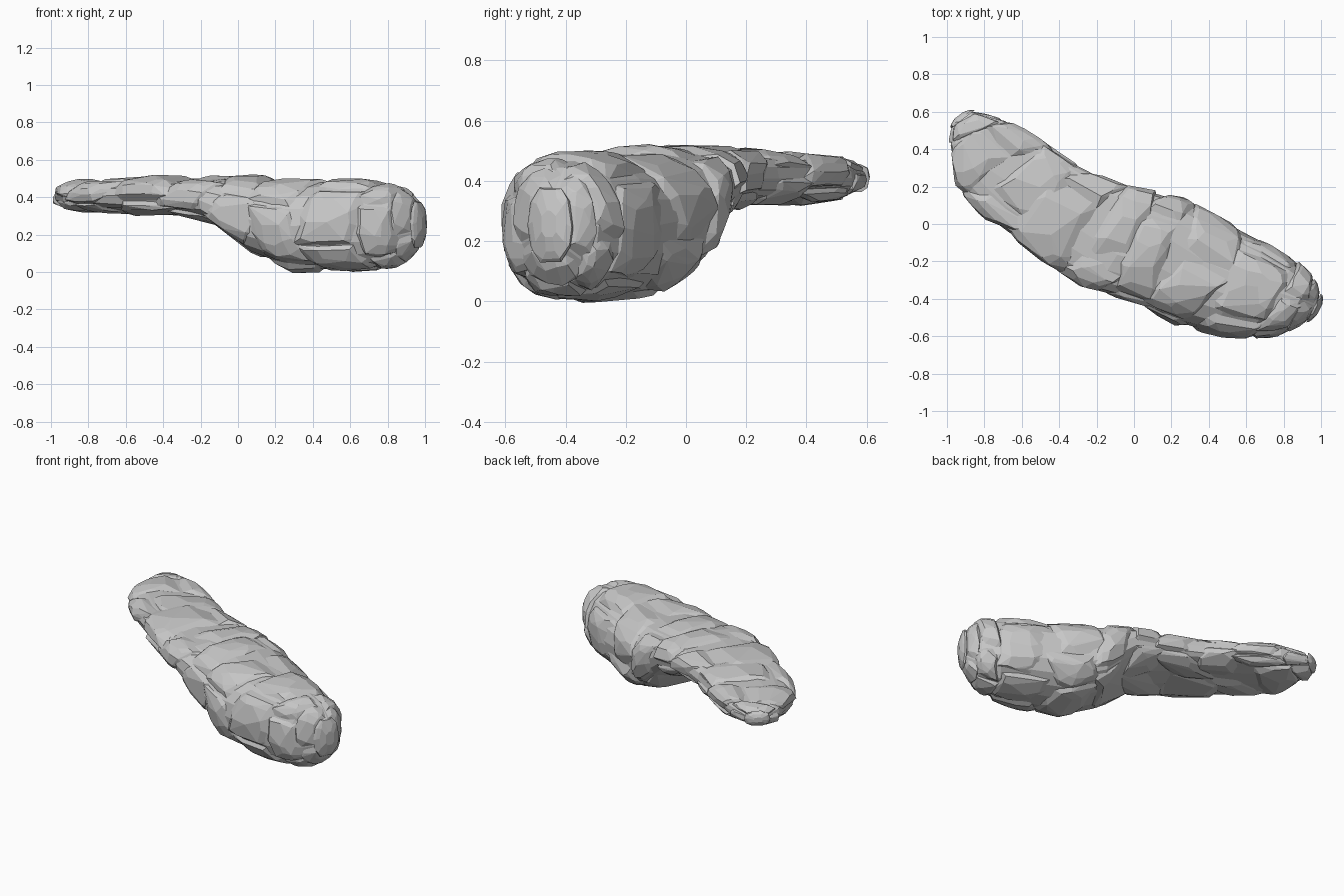
import bpy, bmesh, math, random
from mathutils import Vector

cube = bpy.data.objects.get("Cube")
if cube:
    bpy.data.objects.remove(cube, do_unlink=True)

stone = bpy.data.materials.new("grey stone")
stone.use_nodes = True
GREY = (0.57, 0.57, 0.57, 1)
stone.diffuse_color = GREY
stone.node_tree.nodes["Principled BSDF"].inputs["Base Color"].default_value = GREY

# Stations along the ridge: back edge x, y, front edge x, y, bottom z, top z
STATIONS = [
    (-.85, .61, -.98, .51, .36, .46), (-.67, .56, -1.0, .41, .33, .49),
    (-.48, .45, -.96, .2, .31, .505), (-.28, .32, -.79, .02, .30, .515),
    (-.08, .22, -.48, -.21, .30, .52), (.13, .18, -.22, -.37, .25, .52),
    (.30, .13, .0, -.43, .07, .515), (.49, .03, .2, -.54, -.01, .50),
    (.72, -.09, .4, -.59, -.005, .505), (.87, -.19, .6, -.62, 0, .495),
    (.96, -.27, .78, -.60, .03, .47), (1.0, -.37, .92, -.53, .12, .39)]


def body(s, angle, depth=0.0):
    """Point below the rounded body's skin at station s; angle 0 is the back edge, 90 the top."""
    s = max(0, min(s, len(STATIONS) - 1.001))
    i = int(s)
    st = [a + (b - a) * (s - i) for a, b in zip(STATIONS[i], STATIONS[i + 1])]
    back, front = Vector(st[:2]), Vector(st[2:4])
    mid, half = (back + front) / 2, (back - front) / 2
    c, n = math.cos(math.radians(angle)), math.sin(math.radians(angle))
    power = .75 if s < 7 else .88
    height = (st[5] - st[4]) / 2
    rx = math.copysign(abs(c) ** power, c) * max(.1, 1 - depth / half.length)
    rz = math.copysign(abs(n) ** power, n) * max(.1, 1 - depth / height)
    xy = mid + half * rx
    return Vector((xy.x, xy.y, (st[4] + st[5]) / 2 + height * rz))


def finish(name, bm, facet):
    bmesh.ops.recalc_face_normals(bm, faces=bm.faces)
    bmesh.ops.dissolve_limit(bm, angle_limit=math.radians(facet), verts=bm.verts, edges=bm.edges)
    me = bpy.data.meshes.new(name)
    bm.to_mesh(me)
    bm.free()
    me.materials.append(stone)
    ob = bpy.data.objects.new(name, me)
    bpy.context.collection.objects.link(ob)


def core():
    """Closed inner loft that fills the gaps between boulders."""
    bm = bmesh.new()
    rings = [[bm.verts.new(body(i / 2, a, .022)) for a in range(0, 360, 20)]
             for i in range(2 * len(STATIONS) - 1)]
    for r, q in zip(rings, rings[1:]):
        for k in range(len(r)):
            n = (k + 1) % len(r)
            bm.faces.new((r[k], r[n], q[n], q[k]))
    bm.faces.new(rings[0])
    bm.faces.new(rings[-1])
    finish("rock_core", bm, 4)


def boulder(name, s0, s1, a0, a1, seed, skew):
    """Pillow-shaped convex rock over one patch of the body, slanted by skew."""
    rnd = random.Random(seed)
    bm = bmesh.new()
    n = 6
    sunk = rnd.uniform(-.006, .006)
    for i in range(n + 1):
        for j in range(n + 1):
            u, v = i / n, j / n
            edge = max(abs(2 * u - 1), abs(2 * v - 1))
            depth = sunk + .036 * edge ** 4 + rnd.uniform(-.004, .008)
            s = s0 + (s1 - s0) * u + skew * (v - .5) + rnd.uniform(-.08, .08)
            a = a0 + (a1 - a0) * v + rnd.uniform(-4, 4)
            bm.verts.new(body(s, a, depth))
            if edge == 1:
                bm.verts.new(body(s, a, .08))
    hull = bmesh.ops.convex_hull(bm, input=bm.verts)
    loose = set(hull["geom_interior"]) | set(hull["geom_unused"])
    bmesh.ops.delete(bm, geom=[v for v in loose if isinstance(v, bmesh.types.BMVert)],
                     context='VERTS')
    finish(name, bm, 8)


core()

# Each course of boulders: station range, the angles where the rocks meet, slant
COURSES = [
    ("tail_tip", -.1, 1.0, (20, 165, 290), .2),
    ("tail", .9, 2.3, (-25, 80, 190, 300), .5),
    ("tail_middle", 2.2, 3.3, (10, 125, 200, 275), -.5),
    ("tail_neck", 3.2, 4.3, (-30, 70, 195, 270), .6),
    ("waist", 4.2, 5.2, (-20, 115, 215, 280), -.5),
    ("shoulder", 5.1, 6.3, (-40, 60, 150, 235), .5),
    ("belly", 6.2, 7.6, (-10, 85, 155, 240, 300), -.5),
    ("head", 7.5, 9.3, (-50, 45, 125, 205, 260), .4),
    ("head_front", 9.1, 10.4, (-10, 80, 150, 230, 290), -.3),
    ("head_tip", 10.1, 11, (-40, 80, 200), .2),
]
for row, (name, s0, s1, cuts, skew) in enumerate(COURSES):
    for k, (a0, a1) in enumerate(zip(cuts, cuts[1:] + (cuts[0] + 360,))):
        slant = skew * (1 if k % 2 else -1)
        boulder(f"{name}_rock_{k + 1}", s0, s1, a0 - 3, a1 + 3, row * 10 + k, slant)


def cap(name, s, push, seed):
    """Faceted rounded rock closing one end of the ridge."""
    rnd = random.Random(seed)
    bm = bmesh.new()
    inward = 1 if s < 1 else -1
    centre = body(s, 0).lerp(body(s, 180), .5)
    inner = body(s + inward, 0).lerp(body(s + inward, 180), .5)
    axis = (centre - inner).normalized()
    for ring, scale in enumerate((1, .93, .72, .35)):
        for a in range(0, 360, 36):
            p = centre.lerp(body(s, a + rnd.uniform(-8, 8)), scale * rnd.uniform(.94, 1))
            bm.verts.new(p + axis * push * ring / 3)
    bmesh.ops.convex_hull(bm, input=bm.verts)
    finish(name, bm, 9)


cap("tail_end_rock", 0, .03, 3)
cap("head_end_rock", 11, .035, 4)
